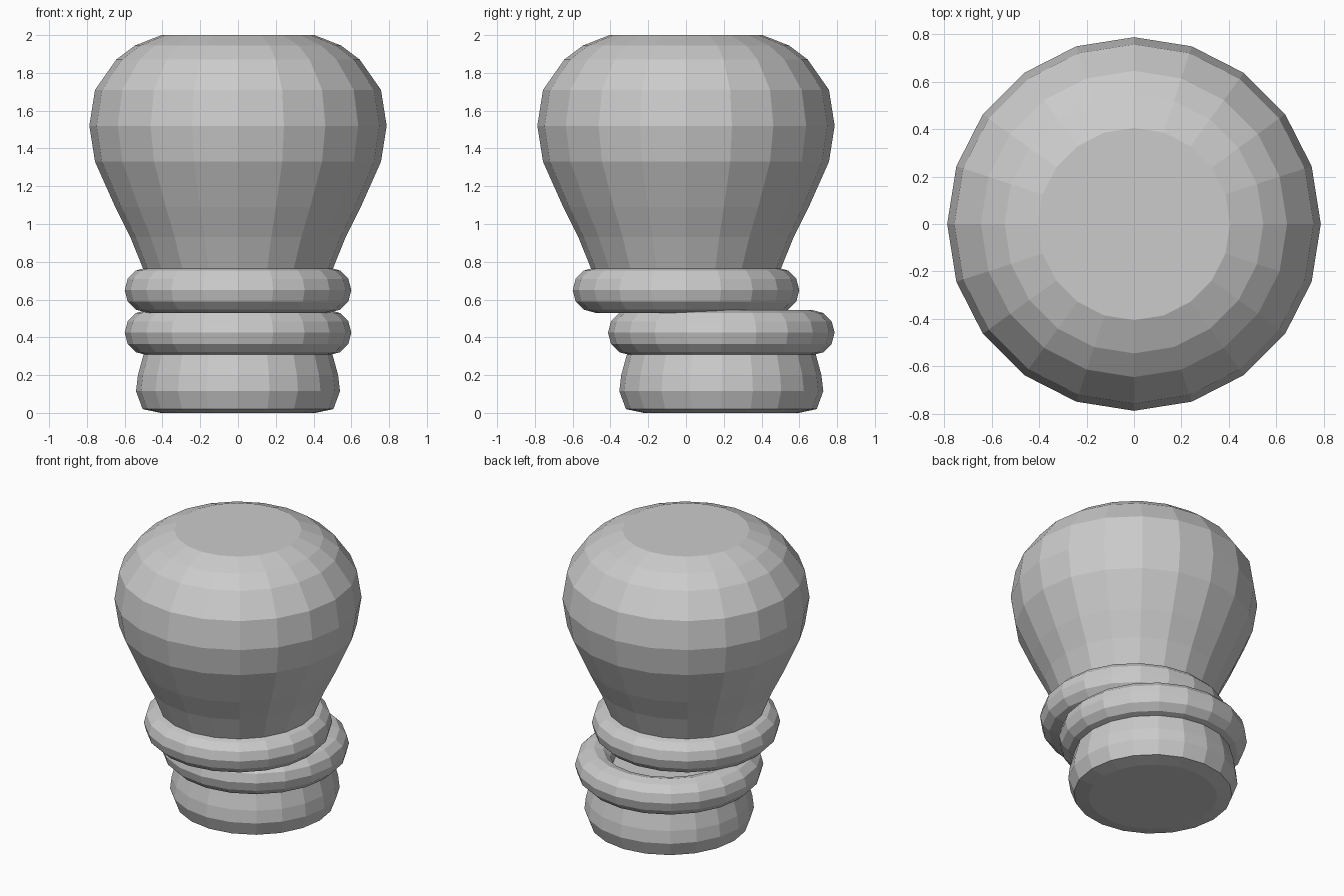
import bpy
import bmesh
from math import cos, sin, pi

SIDES = 20
SHIFT = 0.187  # the lower half sits off the main axis

cube = bpy.data.objects.get("Cube")
if cube:
    bpy.data.objects.remove(cube, do_unlink=True)

grey = bpy.data.materials.new("plain grey")
grey.use_nodes = True
colour = (0.6, 0.6, 0.6, 1)
grey.diffuse_color = colour
grey.node_tree.nodes["Principled BSDF"].inputs["Base Color"].default_value = colour


def lathe(name, profile, y=0.0, closed=False):
    """Spin (radius, height) points around a vertical axis, flat shaded."""
    bm = bmesh.new()
    rings = []
    for r, z in profile:
        rings.append([bm.verts.new((r * cos(2 * pi * i / SIDES),
                                    r * sin(2 * pi * i / SIDES), z))
                      for i in range(SIDES)])
    pairs = list(zip(rings, rings[1:]))
    if closed:
        pairs.append((rings[-1], rings[0]))
    else:
        bm.faces.new(rings[0])
        bm.faces.new(rings[-1])
    for a, b in pairs:
        for i in range(SIDES):
            j = (i + 1) % SIDES
            bm.faces.new((a[i], a[j], b[j], b[i]))
    bmesh.ops.recalc_face_normals(bm, faces=bm.faces)
    mesh = bpy.data.meshes.new(name)
    bm.to_mesh(mesh)
    bm.free()
    mesh.materials.append(grey)
    obj = bpy.data.objects.new(name, mesh)
    obj.location.y = y
    bpy.context.collection.objects.link(obj)
    return obj


def ring(name, z, y=0.0, major=0.48, minor=0.12, steps=12):
    """Torus with a twelve-sided section."""
    section = [(major + minor * cos(2 * pi * k / steps),
                z + minor * sin(2 * pi * k / steps)) for k in range(steps)]
    return lathe(name, section, y, closed=True)


# Rounded knob, its neck ending inside the upper ring
lathe("knob", [(0.46, 0.65), (0.505, 0.77), (0.57, 0.93), (0.65, 1.09),
               (0.757, 1.33), (0.787, 1.52), (0.757, 1.71), (0.645, 1.87),
               (0.545, 1.945), (0.405, 2.0)])

# Two collars
ring("upper_ring", 0.65)
ring("lower_ring", 0.425, SHIFT)

# Foot, its flat top ending inside the lower ring
lathe("foot", [(0.41, 0.0), (0.505, 0.02), (0.54, 0.115), (0.53, 0.2),
               (0.508, 0.28), (0.50, 0.31), (0.46, 0.42)], SHIFT)
